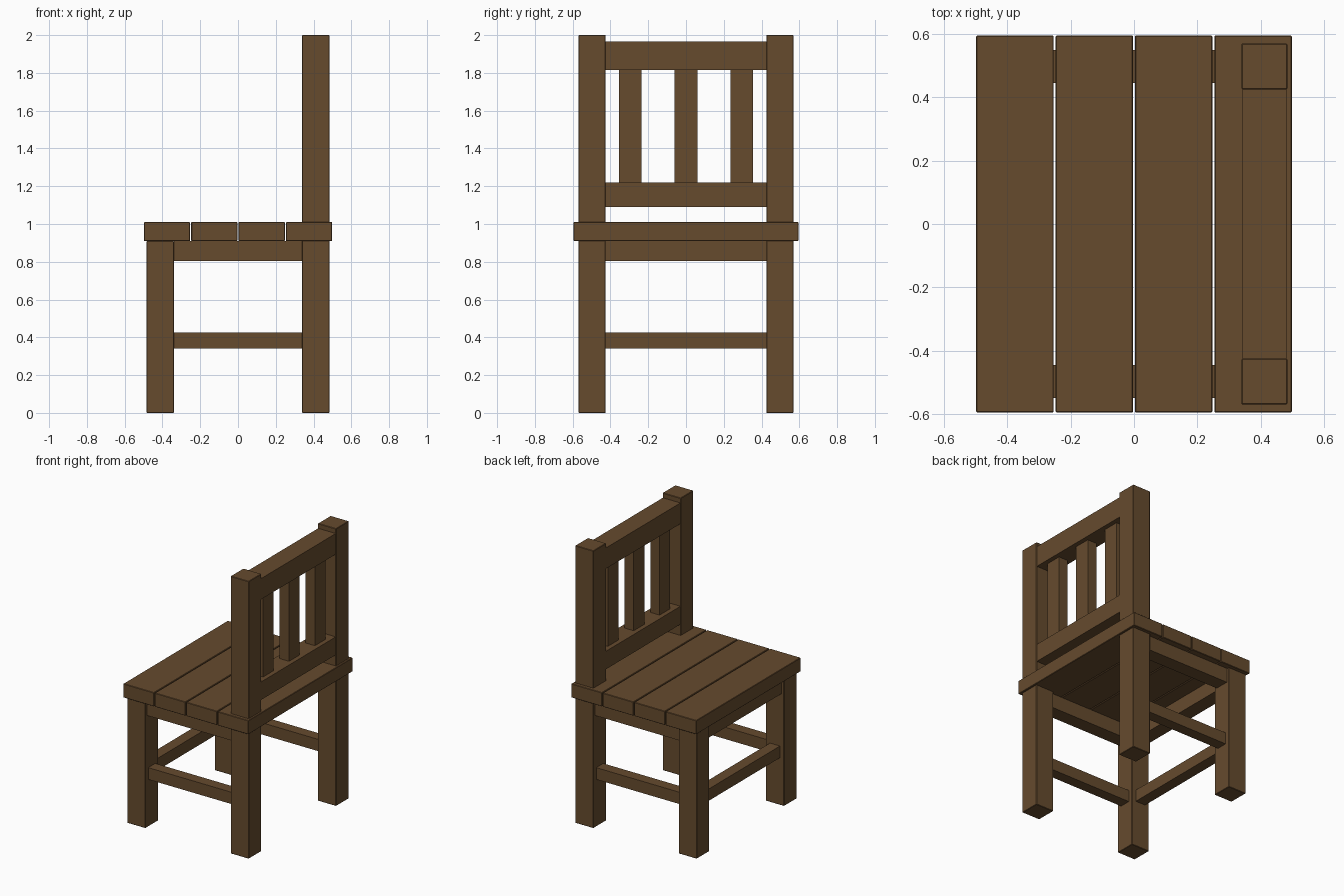
import bpy, bmesh
from mathutils import Matrix, Vector

if "Cube" in bpy.data.objects:
    bpy.data.objects.remove(bpy.data.objects["Cube"])

wood = bpy.data.materials.new("brown_wood")
wood.diffuse_color = (0.133, 0.07, 0.027, 1)
wood.use_nodes = True
wood.node_tree.nodes["Principled BSDF"].inputs["Base Color"].default_value = wood.diffuse_color


def box(name, x, y, z, bevel=0.0):
    """Box spanning the (low, high) ranges given for each axis."""
    lo, hi = Vector((x[0], y[0], z[0])), Vector((x[1], y[1], z[1]))
    bm = bmesh.new()
    bmesh.ops.create_cube(bm, size=1, matrix=Matrix.Translation((lo + hi) / 2)
                          @ Matrix.Diagonal((*(hi - lo), 1)))
    if bevel:
        bmesh.ops.bevel(bm, geom=bm.edges[:], offset=bevel, segments=1, affect='EDGES')
    mesh = bpy.data.meshes.new(name)
    bm.to_mesh(mesh)
    bm.free()
    mesh.materials.append(wood)
    obj = bpy.data.objects.new(name, mesh)
    bpy.context.collection.objects.link(obj)
    return obj


def around(centre, half):
    return (centre - half, centre + half)


LEG_X, LEG_Y, LEG_H = 0.412, 0.4975, 0.0725
SEAT_BOTTOM, SEAT_TOP = 0.91, 1.01
inner_x = (-LEG_X + LEG_H, LEG_X - LEG_H)
inner_y = (-LEG_Y + LEG_H, LEG_Y - LEG_H)

# Legs, side aprons and side stretchers
for side, s in (("left", 1), ("right", -1)):
    y = s * LEG_Y
    box(f"front_leg_{side}", around(-LEG_X, LEG_H), around(y, LEG_H), (0, SEAT_BOTTOM), 0.003)
    box(f"back_post_{side}", around(LEG_X, LEG_H), around(y, LEG_H), (0, 2.0), 0.003)
    box(f"side_apron_{side}", inner_x, around(y, 0.052), (0.805, SEAT_BOTTOM))
    box(f"side_stretcher_{side}", inner_x, around(y, 0.04), (0.34, 0.425))

# Front apron and stretcher; the back is left open
box("front_apron", around(-LEG_X, 0.052), inner_y, (0.805, SEAT_BOTTOM))
box("front_stretcher", around(-LEG_X, 0.04), inner_y, (0.34, 0.425))

# Four seat planks with narrow gaps
for i in range(4):
    box(f"seat_plank_{i + 1}", around(-0.376 + i * 0.2507, 0.1225),
        (-0.595, 0.595), (SEAT_BOTTOM, SEAT_TOP), 0.003)

# Backrest rails and slats
box("back_top_rail", around(LEG_X, 0.07), inner_y, (1.815, 1.965))
box("back_lower_rail", around(LEG_X, 0.07), inner_y, (1.09, 1.22))
for i in range(3):
    box(f"back_slat_{i + 1}", around(LEG_X, 0.037), around((i - 1) * 0.295, 0.06), (1.22, 1.815))
